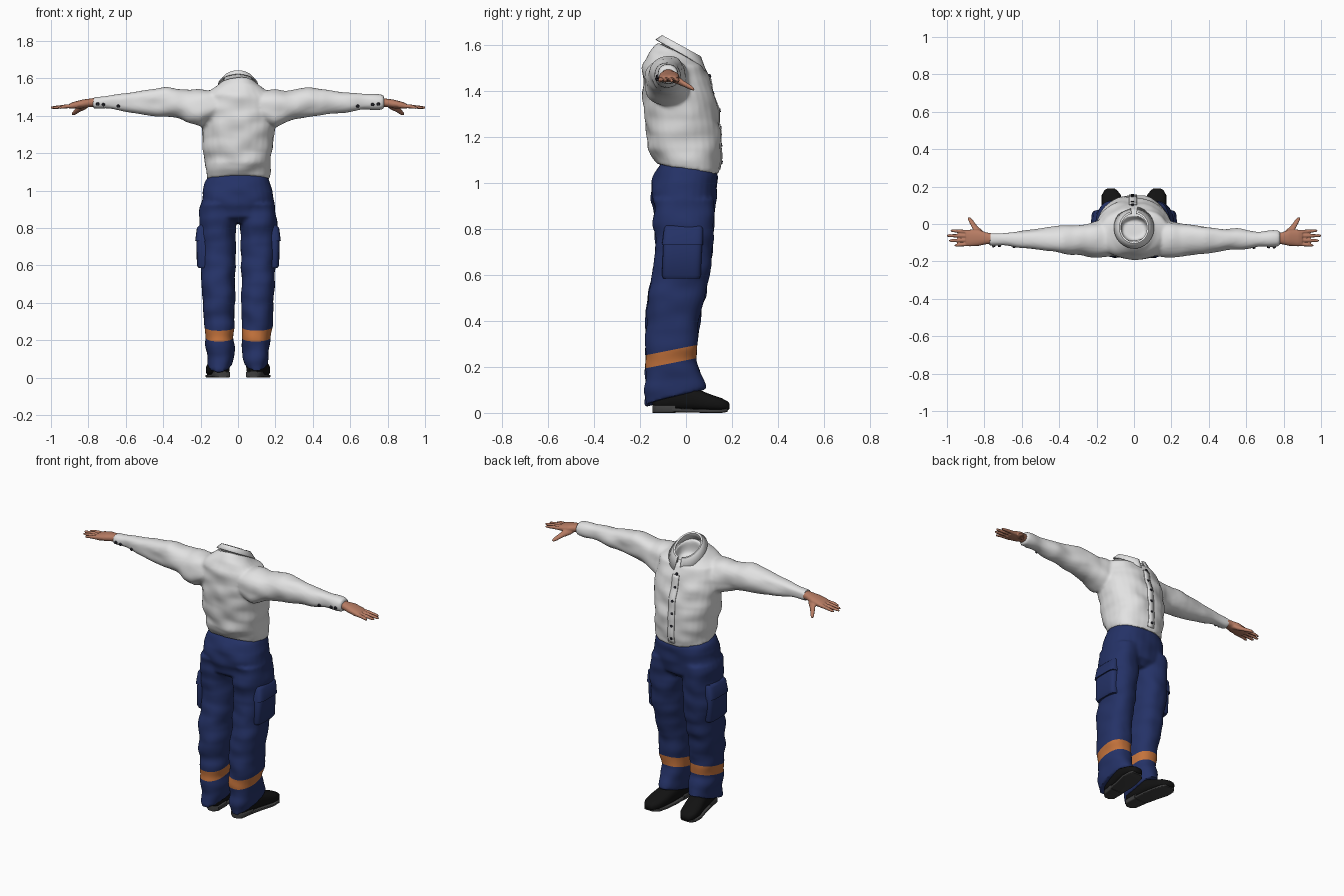
import bpy, bmesh, math
from mathutils import Vector, noise
from mathutils.bvhtree import BVHTree

cube = bpy.data.objects.get("Cube")
if cube:
    bpy.data.objects.remove(cube, do_unlink=True)


def material(name, *rgb):
    m = bpy.data.materials.new(name)
    m.use_nodes = True
    m.diffuse_color = (*rgb, 1)
    m.node_tree.nodes["Principled BSDF"].inputs["Base Color"].default_value = (*rgb, 1)
    return m


WHITE = material("white cloth", 0.76, 0.76, 0.76)
NAVY = material("navy cloth", 0.018, 0.032, 0.135)
ORANGE = material("orange band", 0.55, 0.17, 0.045)
SKIN = material("skin", 0.47, 0.2, 0.125)
BLACK = material("black leather", 0.006, 0.006, 0.006)
SOLE = material("grey rubber", 0.05, 0.05, 0.05)
BUTTON = material("dark button", 0.025, 0.025, 0.035)


def loft(bm, axis, rings, side=1, n=28, power=2.3):
    """Closed tube; each ring is (position, u0, u1, v0, v1, tilt)."""
    loops = []
    for p, u0, u1, v0, v1, *tilt in rings:
        loop = []
        for i in range(n):
            a = math.tau * i / n
            c, s = math.cos(a), math.sin(a)
            du = math.copysign(abs(c) ** (2 / power), c) * (u1 - u0) / 2
            dv = math.copysign(abs(s) ** (2 / power), s) * (v1 - v0) / 2
            u, v = (u0 + u1) / 2 + du, (v0 + v1) / 2 + dv
            w = p + (tilt[0] * dv if tilt else 0)
            x, y, z = {"x": (w, u, v), "y": (u, w, v), "z": (u, v, w)}[axis]
            loop.append(bm.verts.new((x * side, y, z)))
        loops.append(loop)
    for a, b in zip(loops, loops[1:]):
        for i in range(n):
            j = (i + 1) % n
            bm.faces.new((a[i], a[j], b[j], b[i]))
    bm.faces.new(loops[0])
    bm.faces.new(loops[-1])


def finish(name, bm, *mats, recalc=True):
    if recalc:
        bmesh.ops.recalc_face_normals(bm, faces=bm.faces[:])
    me = bpy.data.meshes.new(name)
    bm.to_mesh(me)
    bm.free()
    for m in mats:
        me.materials.append(m)
    me.shade_smooth()
    me.set_sharp_from_angle(angle=math.radians(45))
    ob = bpy.data.objects.new(name, me)
    bpy.context.collection.objects.link(ob)
    return ob


def fuse(bm, voxel, smooth, folds=0.0):
    """Merge overlapping volumes into one skin, then add soft cloth folds."""
    ob = finish("fuse_helper", bm)
    mod = ob.modifiers.new("merge", "REMESH")
    mod.mode, mod.voxel_size = "VOXEL", voxel
    mod = ob.modifiers.new("soften", "SMOOTH")
    mod.factor, mod.iterations = 0.5, smooth
    deps = bpy.context.evaluated_depsgraph_get()
    me = bpy.data.meshes.new_from_object(ob.evaluated_get(deps))
    out = bmesh.new()
    out.from_mesh(me)
    bpy.data.objects.remove(ob, do_unlink=True)
    bpy.data.meshes.remove(me)
    out.normal_update()
    moves = [(v, v.normal * folds * noise.noise(Vector((v.co.x * 9, v.co.y * 7, v.co.z * 14))))
             for v in out.verts]
    for v, d in moves:
        v.co += d
    out.normal_update()
    return out


# Shirt: torso with an open neck hollow, fused with both sleeves
torso = [(1.06, .166, -.125, .14, -.15), (1.1, .172, -.15, .15, -.1), (1.15, .176, -.166, .154, 0),
         (1.25, .19, -.176, .15, 0), (1.35, .2, -.186, .132, 0), (1.45, .2, -.19, .1, 0),
         (1.51, .185, -.186, .078, 0), (1.545, .135, -.16, .06, -.2), (1.572, .095, -.125, .052, -.4),
         (1.565, .07, -.09, .035, -.45), (1.5, .065, -.08, .025, -.2)]
sleeve = [(.1, -.17, .02, 1.38, 1.53), (.2, -.178, .016, 1.335, 1.54), (.25, -.175, .002, 1.36, 1.535),
          (.3, -.166, -.004, 1.38, 1.542), (.38, -.156, -.014, 1.395, 1.55), (.5, -.142, -.025, 1.408, 1.537),
          (.6, -.13, -.034, 1.423, 1.522), (.7, -.12, -.04, 1.433, 1.512), (.775, -.115, -.042, 1.438, 1.507)]
bm = bmesh.new()
loft(bm, "z", [(z, -w, w, y0, y1, t) for z, w, y0, y1, t in torso])
for s in (1, -1):
    loft(bm, "x", sleeve, s)
bm = fuse(bm, 0.009, 4, 0.012)
shirt_surface = BVHTree.FromBMesh(bm)
finish("shirt", bm, WHITE)

# Collar: stand and folded leaf, open at the chest
bm = bmesh.new()
rows = []
for rx, ry, z, drop in ((.083, .085, 1.55, 0), (.072, .078, 1.593, 0), (.078, .084, 1.594, 0), (.106, .11, 1.562, .025)):
    row = []
    for i in range(33):
        a = math.radians(100 + 340 * i / 32)
        y = ry * math.sin(a)
        tip = drop * max(0, math.sin(a)) ** 3
        row.append(bm.verts.new((rx * math.cos(a), y - .02, z - .55 * y - tip)))
    rows.append(row)
for a, b in zip(rows, rows[1:]):
    for i in range(32):
        bm.faces.new((a[i], a[i + 1], b[i + 1], b[i]))
mod = finish("collar", bm, WHITE).modifiers.new("thickness", "SOLIDIFY")
mod.thickness, mod.offset = 0.006, 0


def surface_point(x, z, direction):
    hit, normal, _, _ = shirt_surface.ray_cast(Vector((x, -direction, z)), Vector((0, direction, 0)))
    return hit, normal


# Button placket: a thin strip that follows the chest
bm = bmesh.new()
rows = []
for i in range(25):
    z = 1.06 + .4 * i / 24
    points = [surface_point(x, z, -1) for x in (-.026, -.005, .016)]
    rows.append([bm.verts.new(p + n * .002) for p, n in points])
for a, b in zip(rows, rows[1:]):
    for i in range(2):
        bm.faces.new((a[i], a[i + 1], b[i + 1], b[i]))
mod = finish("button_placket", bm, WHITE).modifiers.new("thickness", "SOLIDIFY")
mod.thickness, mod.offset = 0.005, 0

# Buttons on the chest and on both cuffs
spots = [(-.008, 1.09 + .075 * i, -1) for i in range(6)]
spots += [(s * x, z, 1) for s in (1, -1) for x, z in ((.64, 1.452), (.72, 1.46), (.75, 1.463))]
bm = bmesh.new()
for x, z, d in spots:
    p, n = surface_point(x, z, d)
    if p:
        m = n.to_track_quat("Z", "Y").to_matrix().to_4x4()
        m.translation = p + n * .004
        bmesh.ops.create_cone(bm, cap_ends=True, segments=12, radius1=.009, radius2=.007, depth=.008, matrix=m)
finish("buttons", bm, BUTTON)

# Trousers: hips fused with both legs, orange band on each shin
hips = [(1.085, .15, -.1, .12, -.15), (1.05, .17, -.125, .135, -.12), (1.0, .187, -.152, .136, 0),
        (.92, .202, -.154, .133, 0), (.86, .2, -.14, .12, 0), (.825, .14, -.09, .08, 0)]
leg = [(.93, 0, .2, -.146, .126), (.82, .01, .21, -.139, .121), (.7, .014, .207, -.133, .116),
       (.6, .016, .201, -.147, .106), (.5, .017, .197, -.167, .082), (.4, .018, .192, -.177, .062),
       (.3, .018, .186, -.177, .052, .1), (.2, .02, .174, -.172, .048, .2),
       (.12, .024, .167, -.18, .072, .22), (.07, .034, .162, -.176, .086, .28)]
bm = bmesh.new()
loft(bm, "z", [(z, -w, w, y0, y1, t) for z, w, y0, y1, t in hips])
for s in (1, -1):
    loft(bm, "z", leg, s)
bm = fuse(bm, 0.009, 4, 0.011)
slope = Vector((0, -.2, 1))
low, high = .229, .286
for level in (low, high):
    bmesh.ops.bisect_plane(bm, geom=bm.verts[:] + bm.edges[:] + bm.faces[:], dist=1e-5,
                           plane_co=(0, 0, level), plane_no=slope)
for f in bm.faces:
    f.material_index = int(low < f.calc_center_median().dot(slope) < high)
finish("trousers", bm, NAVY, ORANGE)

for s, side in ((1, "left"), (-1, "right")):
    # Cargo pocket with a flap
    bm = bmesh.new()
    loft(bm, "z", [(.585, .12, .21, -.1, .06), (.6, .12, .22, -.105, .065),
                   (.72, .12, .222, -.1, .07), (.8, .12, .212, -.09, .07)], s, power=5)
    loft(bm, "z", [(.73, .12, .229, -.105, .074), (.8, .12, .22, -.096, .075),
                   (.815, .12, .205, -.09, .07)], s, power=5)
    finish(side + "_cargo_pocket", bm, NAVY)

    # Hand: palm, four fingers and a thumb
    bm = bmesh.new()
    loft(bm, "x", [(.75, -.105, -.052, 1.448, 1.498), (.79, -.108, -.045, 1.448, 1.492),
                   (.83, -.117, -.03, 1.44, 1.487), (.88, -.12, -.03, 1.438, 1.474),
                   (.9, -.118, -.034, 1.438, 1.466)], s)
    for y0, y1, tip in ((-.108, -.114, .96), (-.086, -.089, .99), (-.064, -.062, 1.003), (-.042, -.036, .982)):
        loft(bm, "x", [(.86, y0 - .01, y0 + .01, 1.442, 1.466), (.93, (y0 + y1) / 2 - .0095, (y0 + y1) / 2 + .0095, 1.439, 1.46),
                       (tip - .012, y1 - .008, y1 + .008, 1.436, 1.452),
                       (tip, y1 - .004, y1 + .004, 1.439, 1.448)], s, n=12, power=2)
    loft(bm, "y", [(-.075, .79, .85, 1.445, 1.48), (-.04, .805, .855, 1.43, 1.47),
                   (-.01, .838, .872, 1.418, 1.445), (.022, .862, .888, 1.404, 1.425),
                   (.036, .876, .89, 1.4, 1.412)], s, n=14, power=2)
    finish(side + "_hand", fuse(bm, .0045, 2), SKIN)

    # Shoe upper with a stepped sole
    bm = bmesh.new()
    loft(bm, "y", [(-.145, .06, .105, .03, .08), (-.125, .044, .122, .015, .1), (-.05, .044, .14, .012, .125),
                   (.03, .046, .155, .01, .112), (.1, .056, .172, .008, .083), (.155, .07, .172, .008, .064),
                   (.182, .092, .157, .01, .05), (.19, .105, .142, .018, .038)], s, power=2.6)
    finish(side + "_shoe", bm, BLACK)
    bm = bmesh.new()
    loft(bm, "y", [(-.146, .062, .103, 0, .034), (-.128, .042, .124, 0, .034), (-.045, .042, .138, 0, .034)], s, power=6)
    loft(bm, "y", [(-.06, .044, .136, .003, .022), (.03, .046, .155, .001, .018), (.1, .056, .174, 0, .016),
                   (.155, .07, .173, 0, .016), (.18, .094, .156, .004, .02)], s, power=6)
    finish(side + "_shoe_sole", bm, SOLE)
